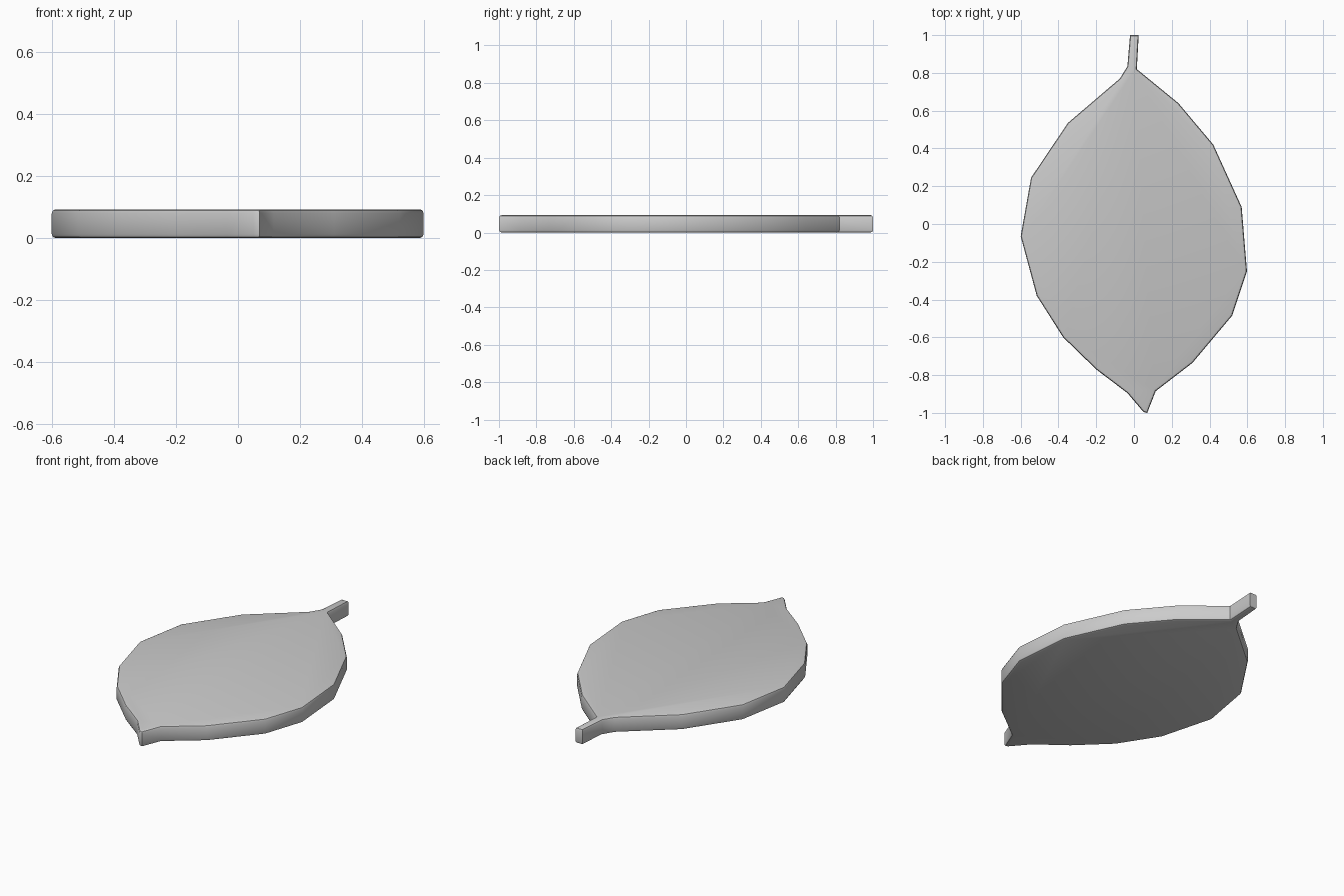
import bpy, bmesh, math

if "Cube" in bpy.data.objects:
    bpy.data.objects.remove(bpy.data.objects["Cube"])

THICKNESS = 0.093

# Leaf outline, clockwise from the stem end
outline = [
    (-0.021, 1.0), (0.025, 1.0), (0.015, 0.82), (0.235, 0.64), (0.42, 0.42),
    (0.57, 0.09), (0.598, -0.25), (0.52, -0.485), (0.31, -0.735),
    (0.115, -0.885), (0.07, -1.0), (0.05, -0.995), (-0.035, -0.895),
    (-0.2, -0.77), (-0.375, -0.6), (-0.515, -0.38), (-0.6, -0.065),
    (-0.545, 0.245), (-0.35, 0.535), (-0.075, 0.77), (-0.035, 0.835),
]

# Extrude the outline into a flat slab
bm = bmesh.new()
base = bm.faces.new([bm.verts.new((x, y, 0)) for x, y in outline])
top = bmesh.ops.extrude_face_region(bm, geom=[base], use_keep_orig=True)
bmesh.ops.translate(bm, vec=(0, 0, THICKNESS),
                    verts=[g for g in top["geom"] if isinstance(g, bmesh.types.BMVert)])
bmesh.ops.recalc_face_normals(bm, faces=bm.faces)

# Soften the top and bottom rims
rims = [e for e in bm.edges if abs(e.verts[0].co.z - e.verts[1].co.z) < 1e-5]
bmesh.ops.bevel(bm, geom=rims, offset=0.013, segments=2, profile=0.5,
                affect='EDGES', clamp_overlap=True)
bmesh.ops.recalc_face_normals(bm, faces=bm.faces)

mesh = bpy.data.meshes.new("leaf")
bm.to_mesh(mesh)
bm.free()
leaf = bpy.data.objects.new("leaf", mesh)
bpy.context.collection.objects.link(leaf)

# Smooth shading around the rim, sharp at the stem and tip corners
bpy.context.view_layer.objects.active = leaf
leaf.select_set(True)
bpy.ops.object.shade_smooth_by_angle(angle=math.radians(40))
